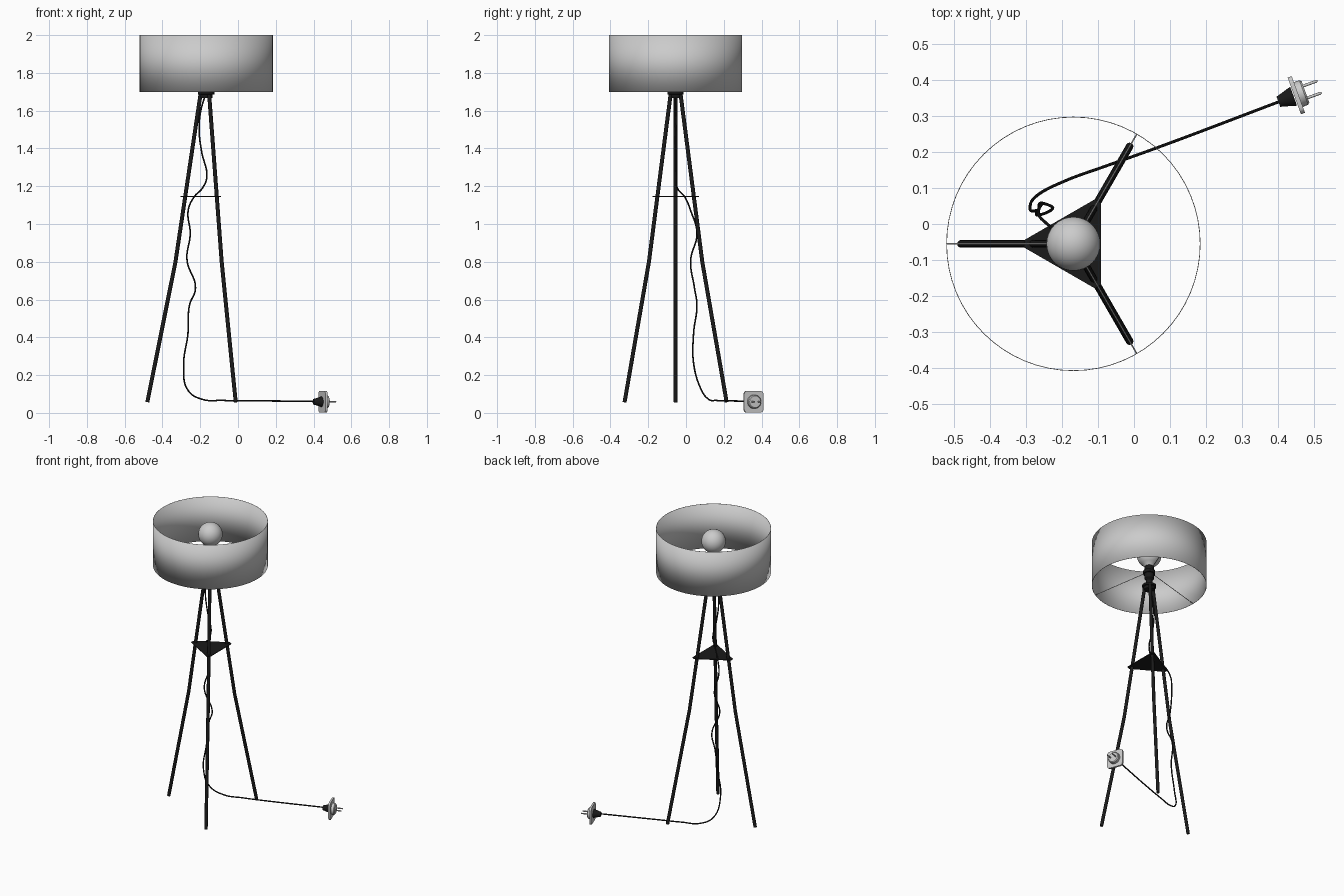
import bpy, bmesh
from math import radians, cos, sin, sqrt
from mathutils import Matrix, Vector

if "Cube" in bpy.data.objects:
    bpy.data.objects.remove(bpy.data.objects["Cube"])

CX, CY = -0.168, -0.055          # lamp axis
AXIS = Matrix.Translation((CX, CY, 0))
ANGLES = [radians(a) for a in (180, 60, -60)]

black = bpy.data.materials.new("black")
black.diffuse_color = (0.01, 0.01, 0.01, 1)
black.use_nodes = True
black.node_tree.nodes["Principled BSDF"].inputs["Base Color"].default_value = black.diffuse_color


def finish(ob, mat=None, smooth=True):
    if mat:
        ob.data.materials.append(mat)
    bpy.ops.object.select_all(action='DESELECT')
    bpy.context.view_layer.objects.active = ob
    ob.select_set(True)
    if ob.type == 'CURVE':
        bpy.ops.object.convert(target='MESH')
    if smooth:
        bpy.ops.object.shade_smooth_by_angle(angle=radians(35))
    return ob


def from_bm(name, bm, matrix, mat=None, smooth=True):
    bmesh.ops.recalc_face_normals(bm, faces=bm.faces)
    me = bpy.data.meshes.new(name)
    bm.to_mesh(me)
    bm.free()
    ob = bpy.data.objects.new(name, me)
    ob.matrix_world = matrix
    bpy.context.collection.objects.link(ob)
    return finish(ob, mat, smooth)


def lathe(name, profile, matrix, mat=None, steps=32):
    bm = bmesh.new()
    vs = [bm.verts.new((r, 0, z)) for r, z in profile]
    es = [bm.edges.new(p) for p in zip(vs, vs[1:])]
    bmesh.ops.spin(bm, geom=vs + es, cent=(0, 0, 0), axis=(0, 0, 1),
                   angle=radians(360), steps=steps)
    bmesh.ops.remove_doubles(bm, verts=bm.verts, dist=1e-5)
    return from_bm(name, bm, matrix, mat)


def tube(name, pts, radius, mat=None, curved=False, sides=2):
    cu = bpy.data.curves.new(name, 'CURVE')
    cu.dimensions = '3D'
    cu.bevel_depth, cu.bevel_resolution = radius, sides
    cu.use_fill_caps = True
    sp = cu.splines.new('BEZIER' if curved else 'POLY')
    if curved:
        sp.bezier_points.add(len(pts) - 1)
        for b, p in zip(sp.bezier_points, pts):
            b.co = p
            b.handle_left_type = b.handle_right_type = 'AUTO'
        sp.resolution_u = 10
    else:
        sp.points.add(len(pts) - 1)
        for b, p in zip(sp.points, pts):
            b.co = (*p, 1)
    ob = bpy.data.objects.new(name, cu)
    bpy.context.collection.objects.link(ob)
    return finish(ob, mat)


def polar(r, a, z):
    return (CX + r * cos(a), CY + r * sin(a), z)


# drum shade, open at both ends
shade = lathe("shade", [(0.3515, 1.70), (0.3515, 2.0)], AXIS, steps=64)
sol = shade.modifiers.new("wall", 'SOLIDIFY')
sol.thickness, sol.offset = 0.002, 0

# three bent legs and three shade spokes
for i, a in enumerate(ANGLES):
    tube(f"leg_{i + 1}", [polar(0.03, a, 1.69), polar(0.163, a, 0.80),
                          polar(0.312, a, 0.057)], 0.0105, black, sides=4)
    tube(f"shade_spoke_{i + 1}", [polar(0.03, a, 1.79), polar(0.35, a, 1.702)],
         0.002)

# hub, lamp holder and bulb
lathe("hub_and_socket", [(0, 1.668), (0.032, 1.668), (0.034, 1.685), (0.043, 1.687),
                         (0.043, 1.70), (0.02, 1.70), (0.02, 1.735), (0.028, 1.745),
                         (0.028, 1.78), (0.037, 1.78), (0.037, 1.80), (0.028, 1.80),
                         (0.028, 1.845), (0, 1.845)], AXIS, black)
R, ZB = 0.075, 1.91
arc = [(R * sin(radians(t)), ZB - R * cos(radians(t))) for t in range(30, 180, 10)]
lathe("bulb", [(0, 1.825), (0.024, 1.825)] + arc + [(0, ZB + R)], AXIS)

# triangular brace plate with clipped corners
bm = bmesh.new()
ring = []
for a in sorted(ANGLES):
    for s in (-1, 1):
        ring.append(bm.verts.new((0.137 * cos(a) - s * 0.010 * sin(a),
                                  0.137 * sin(a) + s * 0.010 * cos(a), 1.142)))
face = bm.faces.new(ring)
ext = bmesh.ops.extrude_face_region(bm, geom=[face], use_keep_orig=True)
for v in ext['geom']:
    if isinstance(v, bmesh.types.BMVert):
        v.co.z += 0.005
from_bm("brace_plate", bm, AXIS, black, smooth=False)

# power cable hanging from the hub and running along the floor
tube("cable", [(-0.17, -0.055, 1.69), (-0.197, -0.058, 1.60), (-0.206, -0.055, 1.50),
               (-0.192, -0.053, 1.38), (-0.165, -0.052, 1.25), (-0.185, -0.048, 1.195),
               (-0.235, -0.005, 1.14), (-0.264, 0.025, 1.07), (-0.253, 0.058, 0.95),
               (-0.27, 0.025, 0.81), (-0.225, 0.045, 0.66), (-0.257, 0.058, 0.57),
               (-0.265, 0.04, 0.42), (-0.288, 0.042, 0.25), (-0.265, 0.082, 0.12),
               (-0.19, 0.12, 0.072), (-0.08, 0.16, 0.066), (0.06, 0.21, 0.064),
               (0.41, 0.342, 0.062)], 0.0042, black, curved=True)

# plug: strain relief, rounded square plate, boss and two pins
PLUG = (Matrix.Translation((0.45, 0.357, 0.059)) @ Matrix.Rotation(radians(20), 4, 'Z')
        @ Matrix.Rotation(radians(90), 4, 'Y'))
lathe("plug_grip", [(0, -0.053), (0.015, -0.053), (0.02, -0.035), (0.028, -0.008),
                    (0, -0.008)], PLUG, black, 24)
bm = bmesh.new()
bmesh.ops.create_cube(bm, size=1, matrix=Matrix.Diagonal((0.116, 0.108, 0.012, 1)))
corners = [e for e in bm.edges
           if abs((e.verts[0].co - e.verts[1].co).z) > 0.005]
bmesh.ops.bevel(bm, geom=corners, offset=0.018, segments=5, profile=0.5,
                affect='EDGES')
from_bm("plug_plate", bm, PLUG)
lathe("plug_boss", [(0, -0.002), (0.037, -0.002), (0.036, 0.022), (0.031, 0.027),
                    (0, 0.027)], PLUG, None, 24)
for side, y in (("left", 0.0175), ("right", -0.0175)):
    lathe(f"plug_pin_{side}", [(0, 0.02), (0.004, 0.02), (0.004, 0.065),
                               (0.002, 0.069), (0, 0.069)],
          PLUG @ Matrix.Translation((0, y, 0)), None, 12)
